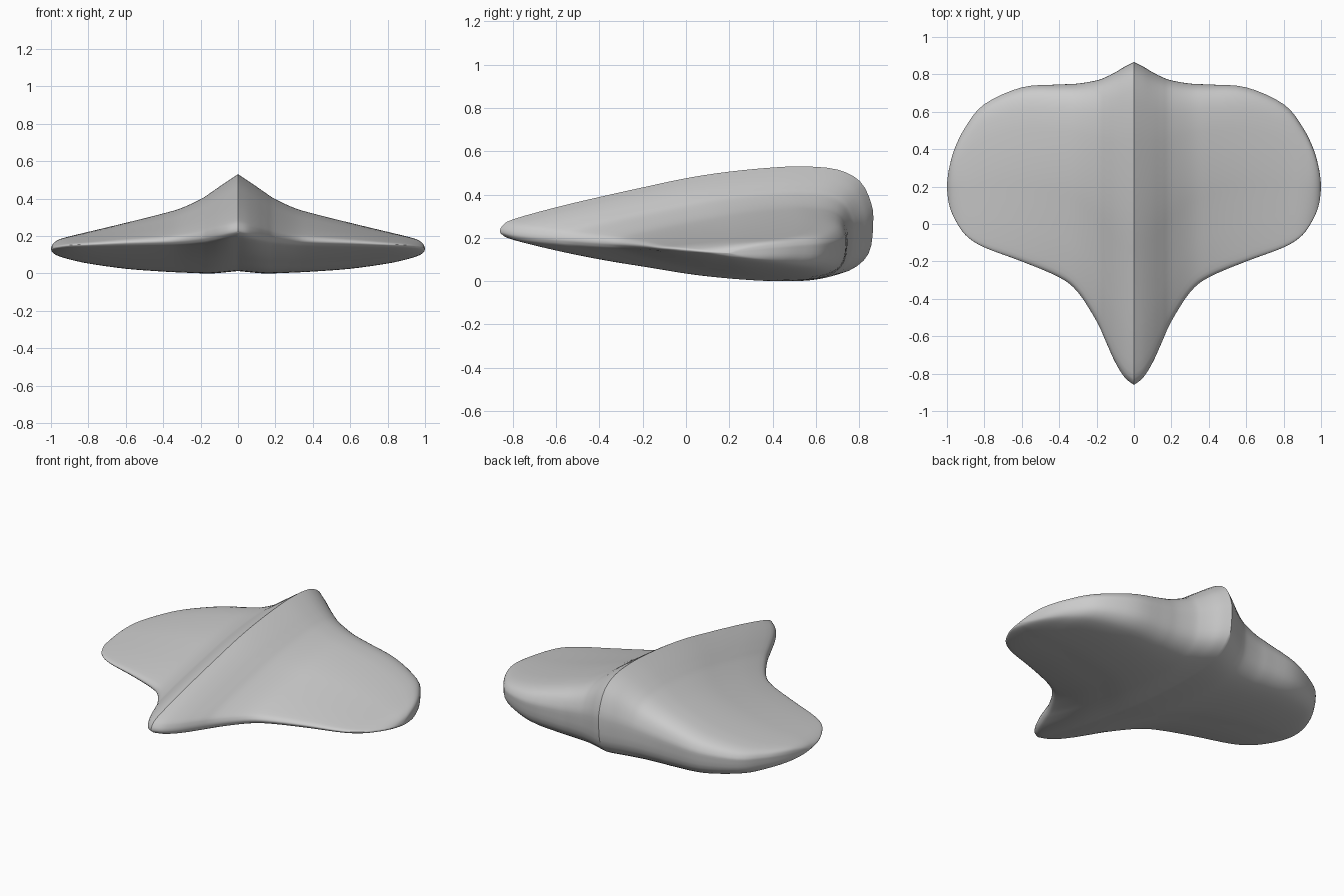
import bpy, bmesh

if "Cube" in bpy.data.objects:
    bpy.data.objects.remove(bpy.data.objects["Cube"])

# Span stations: x, leading edge y, trailing edge y, rim z, top z, bottom z
STATIONS = [
    (0.00, -0.86, 0.865, 0.23, 0.53, 0.013),
    (0.05, -0.82, 0.84, 0.22, 0.497, 0.008),
    (0.10, -0.74, 0.81, 0.21, 0.463, 0.003),
    (0.15, -0.63, 0.785, 0.20, 0.428, 0.0),
    (0.20, -0.52, 0.767, 0.19, 0.396, 0.001),
    (0.30, -0.365, 0.75, 0.178, 0.35, 0.005),
    (0.40, -0.285, 0.745, 0.172, 0.32, 0.01),
    (0.60, -0.20, 0.73, 0.165, 0.27, 0.025),
    (0.80, -0.125, 0.64, 0.155, 0.222, 0.053),
    (0.90, -0.06, 0.52, 0.15, 0.198, 0.075),
    (0.96, 0.03, 0.40, 0.142, 0.18, 0.093),
    (0.99, 0.11, 0.29, 0.135, 0.157, 0.11),
    (1.00, 0.19, 0.21, 0.13, 0.132, 0.128),
]
# Chordwise section: position along chord (-1..1), height (+ above rim, - below)
SECTION = [(-1, 0), (-.985, .09), (-.93, .185), (-.7, .37), (-.465, .53), (-.23, .68),
           (0, .82), (.23, .92), (.47, .985), (.64, 1), (.81, .95), (.93, .77),
           (.99, .43), (1, .1), (.975, -.48), (.87, -.84), (.7, -.98), (.47, -1),
           (.23, -.955), (0, -.87), (-.23, -.73), (-.47, -.58), (-.7, -.4),
           (-.93, -.18), (-.985, -.08)]


def spline(points, steps, closed):
    """Smoothly resample a list of tuples (Catmull-Rom)."""
    n, out = len(points), []
    pick = (lambda i: points[i % n]) if closed else (lambda i: points[max(0, min(n - 1, i))])
    for i in range(n if closed else n - 1):
        a, b, c, d = (pick(i + k) for k in (-1, 0, 1, 2))
        for s in range(steps):
            t = s / steps
            out.append(tuple(q + .5 * t * (r - p + t * (2 * p - 5 * q + 4 * r - w
                             + t * (3 * (q - r) + w - p)))
                             for p, q, r, w in zip(a, b, c, d)))
    return out if closed else out + [points[-1]]


# Loft one half of the hull from the centre ridge to the wing tip
bm = bmesh.new()
section = spline(SECTION, 3, True)
rings = []
for x, front, back, rim, top, bottom in spline(STATIONS, 4, False):
    mid, half = (front + back) / 2, (back - front) / 2
    rings.append([bm.verts.new((x, mid + half * u,
                  rim + (h * (top - rim) if h > 0 else h * (rim - bottom))))
                  for u, h in section])
n = len(section)
for r0, r1 in zip(rings, rings[1:]):
    for i in range(n):
        j = (i + 1) % n
        bm.faces.new((r0[i], r1[i], r1[j], r0[j]))
bm.faces.new(rings[-1])

# Mirror across the centre line
dup = bmesh.ops.duplicate(bm, geom=bm.verts[:] + bm.edges[:] + bm.faces[:])["geom"]
for v in dup:
    if isinstance(v, bmesh.types.BMVert):
        v.co.x = -v.co.x
bmesh.ops.remove_doubles(bm, verts=bm.verts, dist=1e-5)
bmesh.ops.recalc_face_normals(bm, faces=bm.faces)

mesh = bpy.data.meshes.new("winged_hull")
bm.to_mesh(mesh)
bm.free()
hull = bpy.data.objects.new("winged_hull", mesh)
bpy.context.collection.objects.link(hull)
bpy.context.view_layer.objects.active = hull
hull.select_set(True)
bpy.ops.object.shade_smooth_by_angle(angle=0.6)
